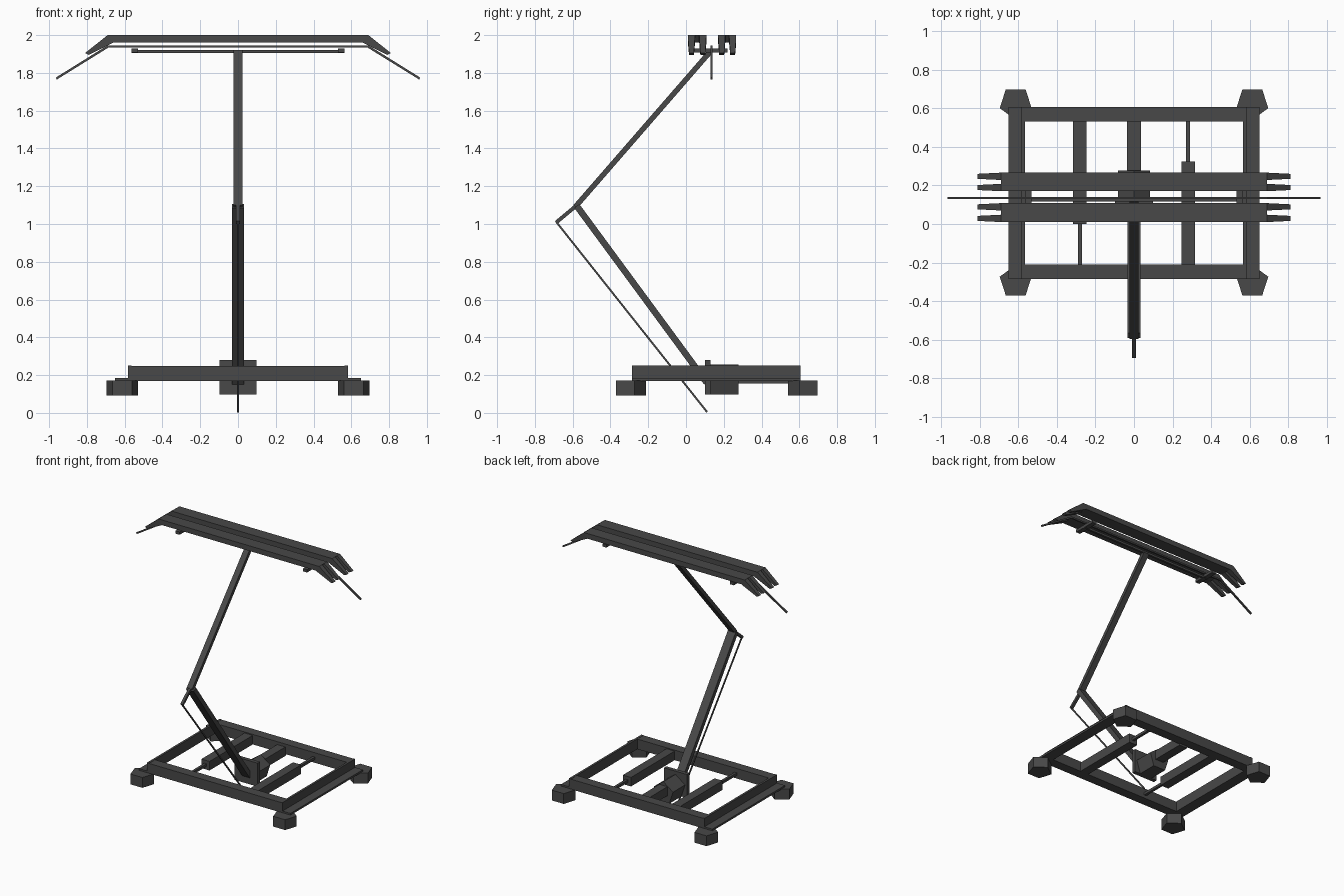
import bpy, bmesh, math
from mathutils import Vector, Matrix

if "Cube" in bpy.data.objects:
    bpy.data.objects.remove(bpy.data.objects["Cube"])

grey = bpy.data.materials.new("dark_grey")
grey.diffuse_color = (0.065, 0.065, 0.065, 1)
grey.use_nodes = True
grey.node_tree.nodes["Principled BSDF"].inputs["Base Color"].default_value = grey.diffuse_color


def finish(name, bm):
    bmesh.ops.recalc_face_normals(bm, faces=bm.faces[:])
    me = bpy.data.meshes.new(name)
    bm.to_mesh(me)
    bm.free()
    me.materials.append(grey)
    ob = bpy.data.objects.new(name, me)
    bpy.context.collection.objects.link(ob)
    return ob


def box(name, x, y, z):
    """Box from (min, max) ranges."""
    bm = bmesh.new()
    bmesh.ops.create_cube(bm, size=1)
    for v in bm.verts:
        v.co = [r[0] + (c + 0.5) * (r[1] - r[0]) for c, r in zip(v.co, (x, y, z))]
    return finish(name, bm)


def bar(name, a, b, width, thick):
    """Square bar in the x = 0 plane between two (y, z) points."""
    a, b = Vector((0, *a)), Vector((0, *b))
    d = (b - a).normalized()
    n = Vector((1, 0, 0)).cross(d)
    m = Matrix((Vector((1, 0, 0)), n, d)).transposed().to_4x4()
    m.translation = (a + b) / 2
    bm = bmesh.new()
    bmesh.ops.create_cube(bm, size=1)
    bmesh.ops.scale(bm, vec=(width, thick, (b - a).length), verts=bm.verts)
    bmesh.ops.transform(bm, matrix=m, verts=bm.verts)
    return finish(name, bm)


def prism(name, pts, vec):
    """Extrude a closed 3D outline along vec."""
    bm = bmesh.new()
    f = bm.faces.new([bm.verts.new(p) for p in pts])
    r = bmesh.ops.extrude_face_region(bm, geom=[f])
    bmesh.ops.translate(bm, vec=vec, verts=[v for v in r["geom"] if isinstance(v, bmesh.types.BMVert)])
    return finish(name, bm)


def pentagon(r, start):
    return [(r * math.cos(math.radians(start + 72 * i)),
             r * math.sin(math.radians(start + 72 * i))) for i in range(5)]


# Base frame: angle-section side rails, cross beams and five-sided insulators
for s, side in ((-1, "left"), (1, "right")):
    profile = [(.565, .17), (.65, .17), (.65, .185), (.582, .185), (.582, .25), (.565, .25)]
    prism(side + "_side_rail", [(s * x, -.285, z) for x, z in profile], (0, .89, 0))
    for cy, start, end in ((-.30, 90, "front"), (.627, -90, "back")):
        prism(f"{end}_{side}_insulator",
              [(s * .613 + x, cy + y, .092) for x, y in pentagon(.087, start)], (0, 0, .08))
box("front_cross_beam", (-.565, .565), (-.285, -.21), (.17, .248))
box("back_cross_beam", (-.565, .565), (.53, .605), (.17, .248))

# Lengthwise spring cylinders with thin rods, and the centre beam
box("left_cylinder", (-.315, -.245), (0, .545), (.17, .24))
box("left_cylinder_rod", (-.29, -.27), (-.22, 0), (.195, .215))
box("right_cylinder", (.245, .315), (-.22, .325), (.17, .24))
box("right_cylinder_rod", (.27, .29), (.325, .54), (.195, .215))
box("centre_beam", (-.035, .035), (.27, .54), (.155, .225))

# Arm pivot: square plate and five-sided housing
box("pivot_plate", (-.098, .098), (.10, .13), (.098, .28))
prism("pivot_housing", [(x, .13, .168 + z) for x, z in pentagon(.087, 90)], (0, .148, 0))

# Folding arm
bar("lower_arm", (.11, .16), (-.578, 1.095), .066, .034)
bar("upper_arm", (-.585, 1.092), (.128, 1.912), .046, .028)
bar("elbow_lever", (-.687, 1.008), (-.575, 1.102), .02, .02)
bar("control_rod", (.112, .004), (-.686, 1.01), .008, .010)

# Head carrier under the contact strips
box("carrier_tube", (-.565, .565), (.117, .133), (1.905, 1.921))
for s, side in ((-1, "left"), (1, "right")):
    box(side + "_carrier_end", sorted((s * .53, s * .565)), (.04, .22), (1.908, 1.93))

# Contact strips with forked, down-bent tapering horns
for y0, y1, label in ((.01, .108, "front"), (.17, .266, "back")):
    prism(label + "_contact_strip",
          [(-.66, y0, 1.96), (.66, y0, 1.96), (.69, y0, 2), (-.69, y0, 2)], (0, y1 - y0, 0))
    for s, side in ((-1, "left"), (1, "right")):
        for a, b, k in ((y0, y0 + .038, "outer"), (y1 - .038, y1, "inner")):
            bm = bmesh.new()
            root = [(.66, a, 1.96), (.66, b, 1.96), (.69, b, 2), (.69, a, 2)]
            tip = [(.79, a + .006, 1.895), (.79, b - .006, 1.895),
                   (.81, b - .006, 1.905), (.81, a + .006, 1.905)]
            r = [bm.verts.new((s * x, y, z)) for x, y, z in root]
            t = [bm.verts.new((s * x, y, z)) for x, y, z in tip]
            bm.faces.new(r)
            bm.faces.new(t)
            for i in range(4):
                j = (i + 1) % 4
                bm.faces.new((r[i], r[j], t[j], t[i]))
            finish(f"{label}_{side}_{k}_horn", bm)

# Central guide rod, bent down at both ends
top = [(-.965, 1.775), (-.69, 1.946), (.69, 1.946), (.965, 1.775)]
low = [(.959, 1.765), (.686, 1.934), (-.686, 1.934), (-.959, 1.765)]
prism("guide_rod", [(x, .129, z) for x, z in top + low], (0, .012, 0))
